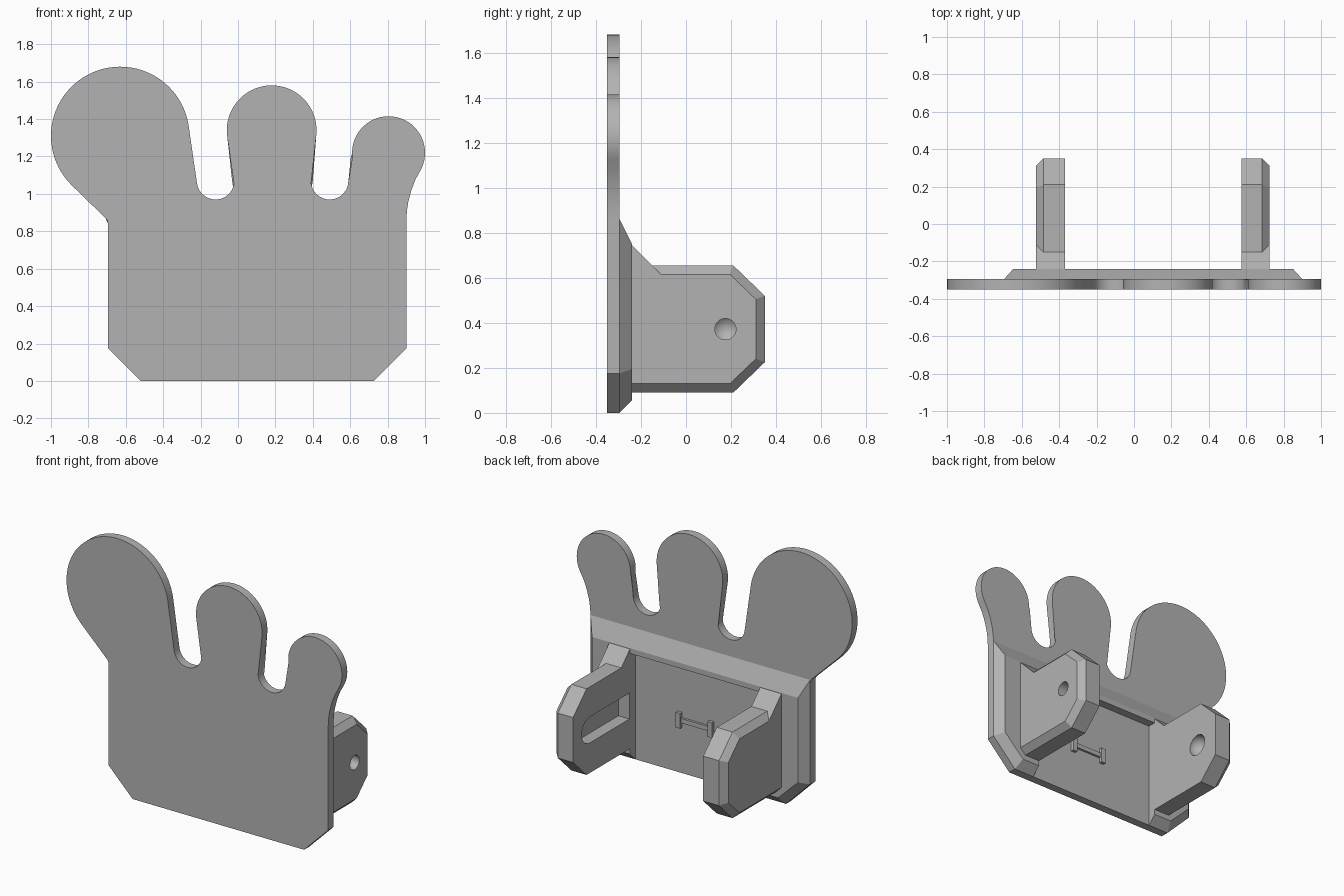
import bpy, bmesh, math
from mathutils import Matrix

if "Cube" in bpy.data.objects:
    bpy.data.objects.remove(bpy.data.objects["Cube"])

gray = bpy.data.materials.new("light gray")
gray.diffuse_color = (0.45, 0.45, 0.45, 1)
gray.use_nodes = True
gray.node_tree.nodes["Principled BSDF"].inputs["Base Color"].default_value = gray.diffuse_color


def make(name, bm):
    bmesh.ops.recalc_face_normals(bm, faces=bm.faces)
    me = bpy.data.meshes.new(name)
    bm.to_mesh(me)
    bm.free()
    me.materials.append(gray)
    ob = bpy.data.objects.new(name, me)
    bpy.context.collection.objects.link(ob)
    return ob


def loft(rings):
    """Closed solid through rings of equal point count."""
    bm = bmesh.new()
    vs = [[bm.verts.new(p) for p in r] for r in rings]
    n = len(vs[0])
    for a, b in zip(vs, vs[1:]):
        for i in range(n):
            j = (i + 1) % n
            bm.faces.new((a[i], a[j], b[j], b[i]))
    bm.faces.new(vs[0])
    bm.faces.new(vs[-1])
    return bm


def box(x0, x1, y0, y1, z0, z1):
    sq = [(x0, z0), (x1, z0), (x1, z1), (x0, z1)]
    return loft([[(x, y, z) for x, z in sq] for y in (y0, y1)])


def cut(ob, bm):
    """Subtract a temporary solid."""
    tool = make("cutter", bm)
    tool.hide_render = True
    mod = ob.modifiers.new("cut", 'BOOLEAN')
    mod.object, mod.operation, mod.solver = tool, 'DIFFERENCE', 'EXACT'
    bpy.context.view_layer.objects.active = ob
    bpy.ops.object.modifier_apply(modifier=mod.name)
    bpy.data.objects.remove(tool)


def smooth(ob, degrees=32):
    bpy.ops.object.select_all(action='DESELECT')
    ob.select_set(True)
    bpy.context.view_layer.objects.active = ob
    bpy.ops.object.shade_smooth_by_angle(angle=math.radians(degrees))


def arc(cx, cz, r, a0, a1, n):
    return [(cx + r * math.cos(math.radians(a0 + (a1 - a0) * i / n)),
             cz + r * math.sin(math.radians(a0 + (a1 - a0) * i / n)))
            for i in range(n + 1)]


FRONT, MID, BACK = -0.35, -0.295, -0.24

# Front plate: three rounded fingers with round valleys between them
outline = [(-0.52, 0), (-0.695, 0.175), (-0.695, 0.84), (-0.698, 0.857), (-0.708, 0.87)]
outline += arc(-0.63, 1.31, 0.37, 226, 9, 48)
outline += arc(-0.12, 1.07, 0.1, 189, 350, 20)
outline += arc(0.18, 1.34, 0.24, 190, -7, 40)
outline += arc(0.49, 1.07, 0.1, 187, 353, 20)
outline += arc(0.805, 1.22, 0.195, 187, -30, 36)
outline += [(0.948, 1.075), (0.927, 1.02), (0.911, 0.96), (0.903, 0.91),
            (0.9, 0.855), (0.9, 0.175), (0.725, 0)]
bm = loft([[(x, y, z) for x, z in outline] for y in (FRONT, MID)])
rim = [e for e in bm.edges if all(abs(v.co.y - MID) < 1e-4 for v in e.verts)
       and min(v.co.z for v in e.verts) > 0.85]
bmesh.ops.bevel(bm, geom=rim, offset=0.027, segments=4, profile=0.5,
                affect='EDGES', clamp_overlap=True)
plate = make("front_plate", bm)
smooth(plate)
for p in plate.data.polygons:
    if p.area > 0.8:
        p.use_smooth = False

# Chamfered backing frame, open between the arms and at the bottom
outer = [(-0.695, 0.86), (-0.695, 0.175), (-0.52, 0), (0.725, 0), (0.9, 0.175), (0.9, 0.86)]
inner = [(-0.645, 0.75), (-0.645, 0.195), (-0.5, 0.055), (0.705, 0.055), (0.85, 0.195), (0.85, 0.75)]
frame = make("backing_frame", loft([[(x, MID, z) for x, z in outer],
                                    [(x, BACK, z) for x, z in inner]]))
cut(frame, box(-0.37, 0.575, -0.4, -0.1, -0.1, 0.715))

# Arms: chamfered on their outer side, with a gusset at the root
full = [(-0.26, 0.765), (-0.15, 0.655), (0.21, 0.655), (0.35, 0.52),
        (0.35, 0.225), (0.21, 0.09), (-0.26, 0.09)]
inset = [(-0.26, 0.765), (-0.11, 0.615), (0.195, 0.615), (0.31, 0.505),
         (0.31, 0.24), (0.195, 0.13), (-0.26, 0.13)]


def arm(name, x_in, x_out):
    step = x_out - math.copysign(0.04, x_out - x_in)
    return make(name, loft([[(x, y, z) for y, z in prof] for x, prof in
                            ((x_in, full), (step, full), (x_out, inset))]))


left_arm = arm("left_arm", -0.37, -0.525)
right_arm = arm("right_arm", 0.575, 0.725)

# Round socket in the inner face of the left arm
HY, HZ = 0.175, 0.372
bm = bmesh.new()
bmesh.ops.create_uvsphere(bm, u_segments=32, v_segments=16, radius=0.071,
                          matrix=Matrix.Translation((-0.372, HY, HZ)) @ Matrix.Rotation(math.pi / 2, 4, 'Y'))
cut(left_arm, bm)

# Guide slot and through hole in the right arm
slot = arc(HY, HZ, 0.085, 90, -90, 20) + [(-0.235, HZ - 0.085), (-0.235, HZ + 0.085)]
cut(right_arm, loft([[(x, y, z) for y, z in slot] for x in (0.5, 0.655)]))
hole = arc(HY, HZ, 0.047, 0, 348.75, 31)
cut(right_arm, loft([[(x, y, z) for y, z in hole] for x in (0.6, 0.8)]))
for ob in (left_arm, right_arm):
    smooth(ob, 25)

# Small raised tie bracket on the recessed back
for i, x in enumerate((0.02, 0.25)):
    make("tie_post_%d" % (i + 1), box(x - 0.016, x + 0.016, MID - 0.01, MID + 0.022, 0.3, 0.4))
make("tie_bar", box(0.02, 0.25, MID - 0.01, MID + 0.015, 0.335, 0.365))
